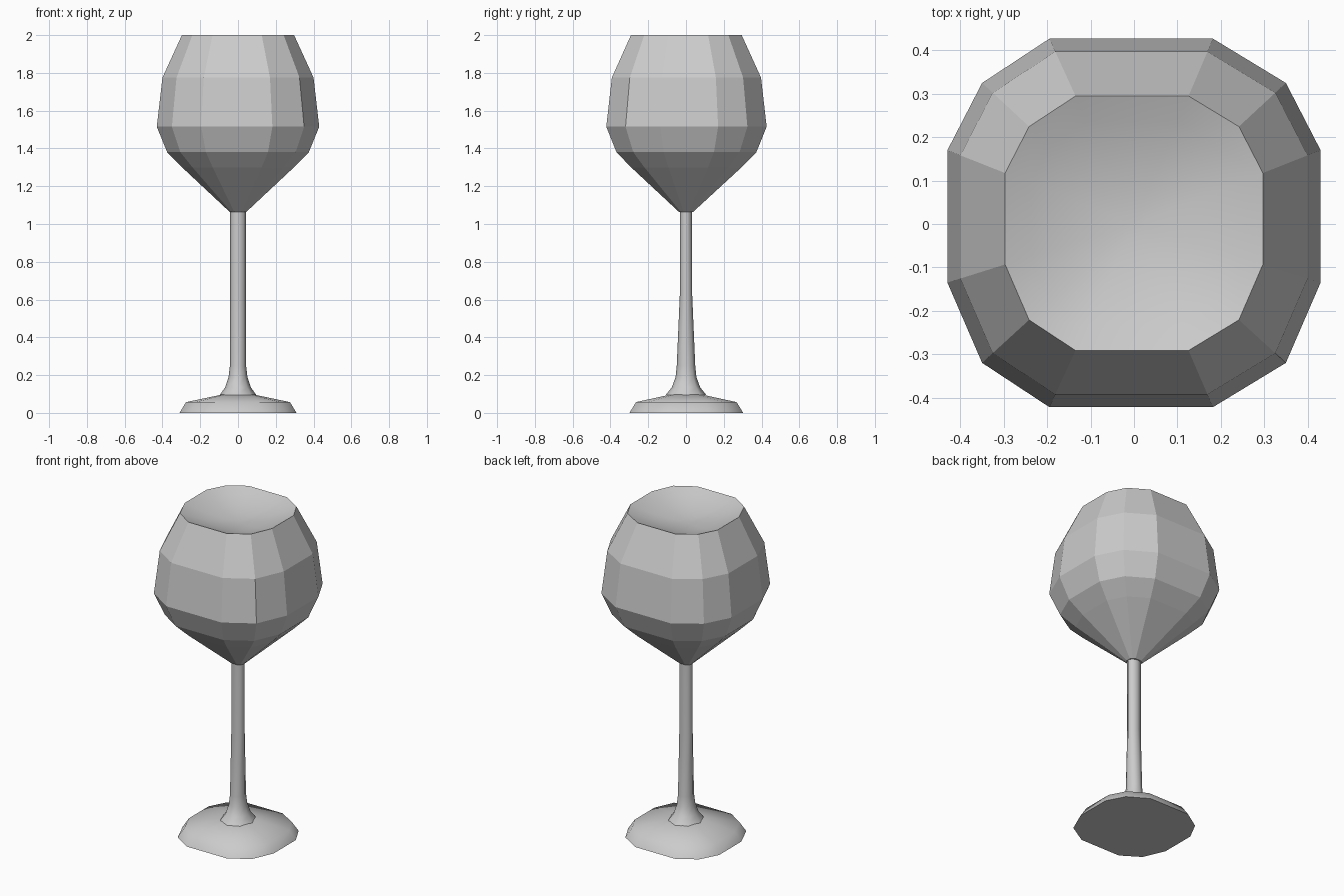
import bpy, bmesh, math

if "Cube" in bpy.data.objects:
    bpy.data.objects.remove(bpy.data.objects["Cube"])

# Twelve-sided outline shared by bowl and foot, scaled so its half width is 1
OUTLINE = [(x / 0.43, y / 0.43) for x, y in (
    (0.43, -0.135), (0.43, 0.17), (0.35, 0.325), (0.182, 0.427),
    (-0.195, 0.427), (-0.35, 0.325), (-0.43, 0.17), (-0.43, -0.135),
    (-0.35, -0.32), (-0.195, -0.422), (0.182, -0.422), (0.35, -0.32))]
OCTAGON = [(math.cos(i * math.pi / 4), math.sin(i * math.pi / 4)) for i in range(8)]


def loft(name, outline, rings, cap_start=False, cap_end=False, smooth=None):
    """Join scaled copies of an outline; each ring is (half x, half y, z)."""
    bm = bmesh.new()
    loops = [[bm.verts.new((x * rx, y * ry, z)) for x, y in outline]
             for rx, ry, z in rings]
    n = len(outline)
    for a, b in zip(loops, loops[1:]):
        for i in range(n):
            j = (i + 1) % n
            bm.faces.new((a[i], a[j], b[j], b[i]))
    if cap_start:
        bm.faces.new(loops[0][::-1])
    if cap_end:
        bm.faces.new(loops[-1])
    mesh = bpy.data.meshes.new(name)
    bm.to_mesh(mesh)
    bm.free()
    obj = bpy.data.objects.new(name, mesh)
    bpy.context.collection.objects.link(obj)
    if smooth:
        bpy.ops.object.select_all(action='DESELECT')
        obj.select_set(True)
        bpy.context.view_layer.objects.active = obj
        bpy.ops.object.shade_smooth_by_angle(angle=math.radians(smooth))
    return obj


# Foot: low disc with a bevelled edge and gently sloping top
loft("foot", OUTLINE, [(0.31, 0.305, 0), (0.275, 0.27, 0.057), (0.08, 0.08, 0.098)],
     cap_start=True, cap_end=True, smooth=50)

# Stem: slim eight-sided column flaring into the foot
loft("stem", OCTAGON, [
    (0.097, 0.107, 0.095), (0.068, 0.075, 0.135), (0.05, 0.055, 0.19),
    (0.043, 0.049, 0.25), (0.042, 0.033, 0.62), (0.042, 0.033, 1.075)],
    cap_start=True, cap_end=True, smooth=60)

# Bowl: flat-faceted outer wall
loft("bowl", OUTLINE, [
    (0.043, 0.037, 1.063), (0.296, 0.296, 1.30), (0.375, 0.375, 1.38),
    (0.43, 0.43, 1.515), (0.40, 0.40, 1.775), (0.297, 0.297, 2.0)], cap_start=True)

# Shallow concave surface filling the mouth of the bowl
R, DEPTH = 0.297, 0.07
loft("bowl_inside", OUTLINE,
     [(R * t, R * t, 2.0 - DEPTH * (1 - t * t)) for t in (1, 0.8, 0.55, 0.3, 0.1)],
     cap_end=True, smooth=60)
